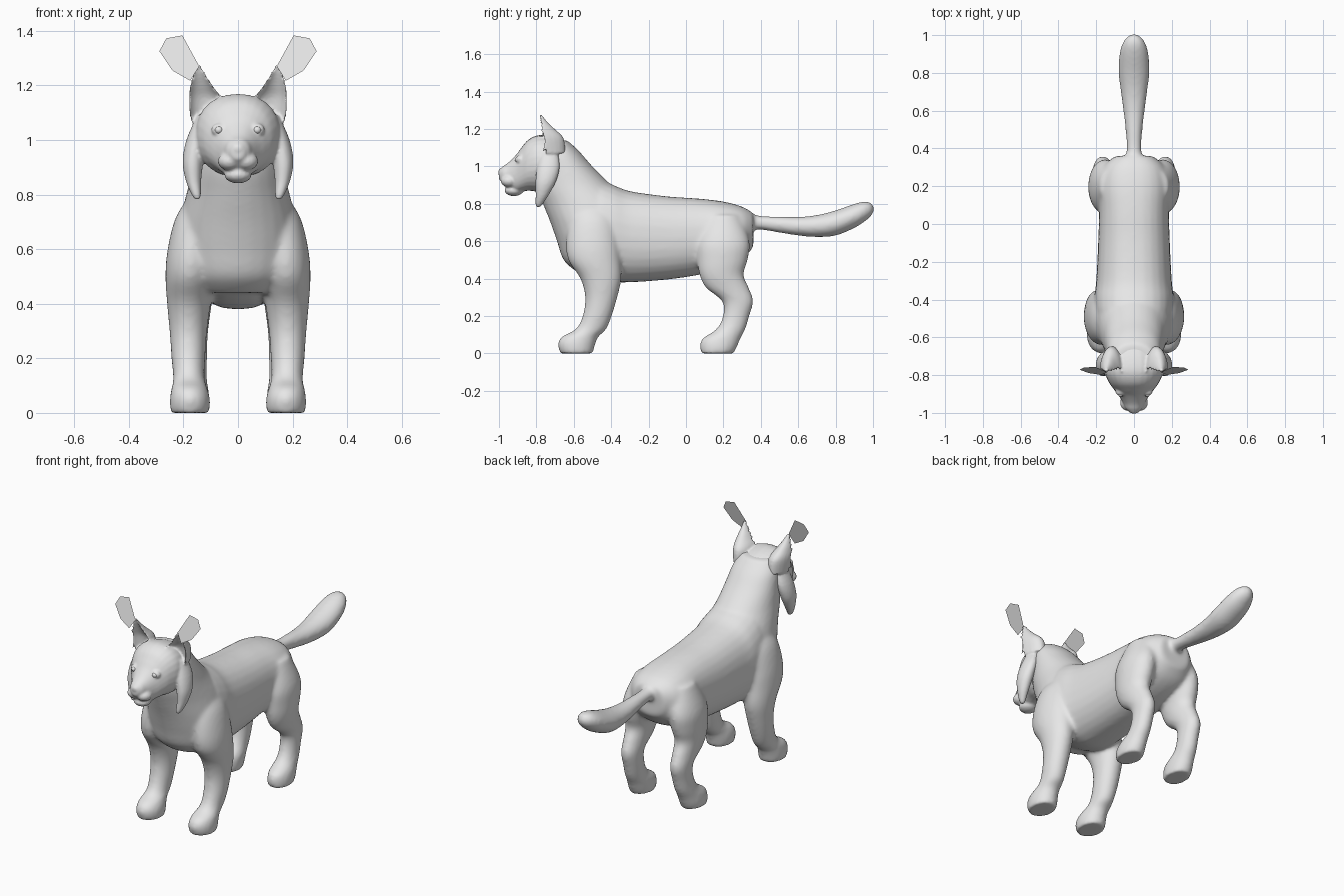
import bpy, bmesh, math
from mathutils import Matrix

grey = bpy.data.materials.new("plain_grey")
grey.diffuse_color = (0.8, 0.8, 0.8, 1)


def smooth_rows(rows, steps=4):
    """Catmull-Rom interpolation of section rows."""
    out = []
    for i in range(len(rows) - 1):
        p0, p1 = rows[max(i - 1, 0)], rows[i]
        p2, p3 = rows[i + 1], rows[min(i + 2, len(rows) - 1)]
        for s in range(steps):
            t = s / steps
            out.append([0.5 * (2 * b + (c - a) * t + (2 * a - 5 * b + 4 * c - d) * t * t
                               + (3 * b - a - 3 * c + d) * t ** 3)
                        for a, b, c, d in zip(p0, p1, p2, p3)])
    out.append(list(rows[-1]))
    return out


def loft(bm, rows, axis, side=1, power=2.0, cupped=False, n=28):
    """Rows are (position, centre a, radius a, centre b, radius b)."""
    rings = []
    for t, a, da, b, db in smooth_rows(rows):
        ring = []
        for k in range(n):
            ang = 2 * math.pi * k / n
            c, s = math.cos(ang), math.sin(ang)
            u = math.copysign(abs(c) ** (2 / power), c)
            v = math.copysign(abs(s) ** (2 / power), s)
            if cupped and v < 0:
                v = -0.45 * v
            p, q = side * (a + da * u), b + db * v
            ring.append(bm.verts.new((p, q, t) if axis == 'z' else (p, t, q)))
        rings.append(ring)
    for r0, r1 in zip(rings, rings[1:]):
        for k in range(n):
            j = (k + 1) % n
            bm.faces.new((r0[k], r0[j], r1[j], r1[k]))
    bm.faces.new(rings[0])
    bm.faces.new(rings[-1])


def along_y(rows):
    """(y, bottom, top, half width) to loft rows."""
    return [(y, 0, w, (lo + hi) / 2, (hi - lo) / 2) for y, lo, hi, w in rows]


def ellipsoid(bm, centre, radii):
    m = Matrix.Translation(centre) @ Matrix.Diagonal((*radii, 1))
    bmesh.ops.create_uvsphere(bm, u_segments=24, v_segments=14, radius=1, matrix=m)


def finish(bm, name, voxel=None, iterations=0):
    bmesh.ops.recalc_face_normals(bm, faces=bm.faces[:])
    me = bpy.data.meshes.new(name)
    bm.to_mesh(me)
    bm.free()
    me.materials.append(grey)
    for p in me.polygons:
        p.use_smooth = True
    ob = bpy.data.objects.new(name, me)
    bpy.context.scene.collection.objects.link(ob)
    if voxel:
        # fuse the overlapping volumes into one skin
        r = ob.modifiers.new("fuse", 'REMESH')
        r.mode = 'VOXEL'
        r.voxel_size = voxel
        r.use_smooth_shade = True
        s = ob.modifiers.new("soften", 'SMOOTH')
        s.factor = 0.5
        s.iterations = iterations
    return ob


# ---- body: torso, neck, tail and legs ----
body = bmesh.new()
loft(body, along_y([
    (-0.63, 0.50, 0.85, 0.12), (-0.5, 0.42, 0.93, 0.195), (-0.4, 0.385, 0.905, 0.21),
    (-0.3, 0.38, 0.868, 0.20), (-0.1, 0.395, 0.84, 0.19), (0.07, 0.42, 0.828, 0.185),
    (0.2, 0.45, 0.812, 0.19), (0.3, 0.50, 0.785, 0.165), (0.36, 0.57, 0.75, 0.10)]),
    'y', power=2.3)
# neck, rising from the chest
loft(body, [
    (0.44, 0, 0.13, -0.50, 0.09), (0.5, 0, 0.19, -0.49, 0.165), (0.6, 0, 0.215, -0.49, 0.20),
    (0.7, 0, 0.213, -0.50, 0.225), (0.8, 0, 0.19, -0.53, 0.235), (0.9, 0, 0.165, -0.60, 0.20),
    (1.0, 0, 0.15, -0.645, 0.145), (1.08, 0, 0.135, -0.675, 0.105), (1.14, 0, 0.10, -0.70, 0.065)],
    'z')
# tail
loft(body, along_y([
    (0.26, 0.64, 0.77, 0.06), (0.38, 0.662, 0.738, 0.04), (0.5, 0.645, 0.732, 0.045),
    (0.6, 0.63, 0.73, 0.057), (0.7, 0.622, 0.74, 0.07), (0.8, 0.63, 0.765, 0.082),
    (0.9, 0.67, 0.80, 0.077), (0.955, 0.705, 0.813, 0.062), (0.99, 0.735, 0.805, 0.038),
    (1.005, 0.76, 0.785, 0.012)]), 'y')
front_leg = [
    (0.80, 0.12, 0.05, -0.50, 0.08), (0.72, 0.15, 0.077, -0.50, 0.12),
    (0.60, 0.168, 0.09, -0.50, 0.14), (0.50, 0.176, 0.09, -0.49, 0.14),
    (0.40, 0.18, 0.08, -0.455, 0.11), (0.30, 0.182, 0.069, -0.453, 0.086),
    (0.20, 0.182, 0.062, -0.475, 0.078), (0.13, 0.18, 0.058, -0.508, 0.082),
    (0.09, 0.178, 0.066, -0.565, 0.098), (0.05, 0.176, 0.074, -0.585, 0.100),
    (0.0, 0.176, 0.072, -0.585, 0.088)]
hind_leg = [
    (0.74, 0.11, 0.07, 0.20, 0.09), (0.60, 0.15, 0.085, 0.20, 0.14),
    (0.50, 0.16, 0.082, 0.195, 0.135), (0.42, 0.165, 0.072, 0.19, 0.118),
    (0.35, 0.165, 0.062, 0.222, 0.115), (0.28, 0.165, 0.054, 0.276, 0.084),
    (0.20, 0.165, 0.052, 0.268, 0.071), (0.13, 0.168, 0.054, 0.24, 0.078),
    (0.08, 0.17, 0.063, 0.19, 0.102), (0.04, 0.172, 0.067, 0.175, 0.100),
    (0.0, 0.172, 0.065, 0.168, 0.088)]
for side in (1, -1):
    loft(body, front_leg, 'z', side)
    loft(body, hind_leg, 'z', side)
finish(body, "body", 0.011, 10)

# ---- head: skull, muzzle, ears and cheek ruffs ----
head = bmesh.new()
loft(head, along_y([
    (-0.62, 0.95, 1.12, 0.09), (-0.70, 0.88, 1.155, 0.145), (-0.78, 0.865, 1.168, 0.155),
    (-0.84, 0.87, 1.145, 0.132), (-0.88, 0.865, 1.10, 0.103), (-0.91, 0.86, 1.06, 0.08),
    (-0.95, 0.88, 1.02, 0.056), (-0.98, 0.91, 1.0, 0.042), (-1.0, 0.93, 0.98, 0.02)]),
    'y', power=2.2)
ellipsoid(head, (0, -0.975, 0.968), (0.032, 0.03, 0.026))       # nose
ellipsoid(head, (0, -0.92, 0.872), (0.05, 0.05, 0.031))         # chin
ear = [
    (1.07, 0.115, 0.06, -0.775, 0.13), (1.15, 0.121, 0.061, -0.784, 0.13),
    (1.20, 0.134, 0.042, -0.787, 0.085), (1.24, 0.142, 0.024, -0.788, 0.045),
    (1.28, 0.147, 0.008, -0.788, 0.015)]
ruff = [
    (1.09, 0.13, 0.02, -0.73, 0.04), (1.0, 0.152, 0.037, -0.735, 0.06),
    (0.92, 0.165, 0.038, -0.75, 0.055), (0.85, 0.163, 0.028, -0.768, 0.036),
    (0.80, 0.153, 0.017, -0.785, 0.02), (0.782, 0.148, 0.01, -0.79, 0.01)]
for side in (1, -1):
    loft(head, ear, 'z', side, cupped=True)
    loft(head, ruff, 'z', side)
    ellipsoid(head, (side * 0.03, -0.945, 0.922), (0.044, 0.045, 0.034))   # muzzle pad
    ellipsoid(head, (side * 0.069, -0.89, 1.037), (0.029, 0.02, 0.024))    # eyelid
finish(head, "head", 0.0065, 4)

# ---- eyes and flat ear tufts ----
tuft = [(0.142, 1.27), (0.175, 1.217), (0.24, 1.254), (0.288, 1.325), (0.263, 1.372), (0.204, 1.383)]
for side, label in ((1, "left"), (-1, "right")):
    eye = bmesh.new()
    ellipsoid(eye, (side * 0.07, -0.9, 1.036), (0.015, 0.015, 0.014))
    finish(eye, label + "_eye")
    plate = bmesh.new()
    plate.faces.new([plate.verts.new((side * x, -0.79 + 0.25 * (z - 1.25), z)) for x, z in tuft])
    finish(plate, label + "_ear_tuft")
